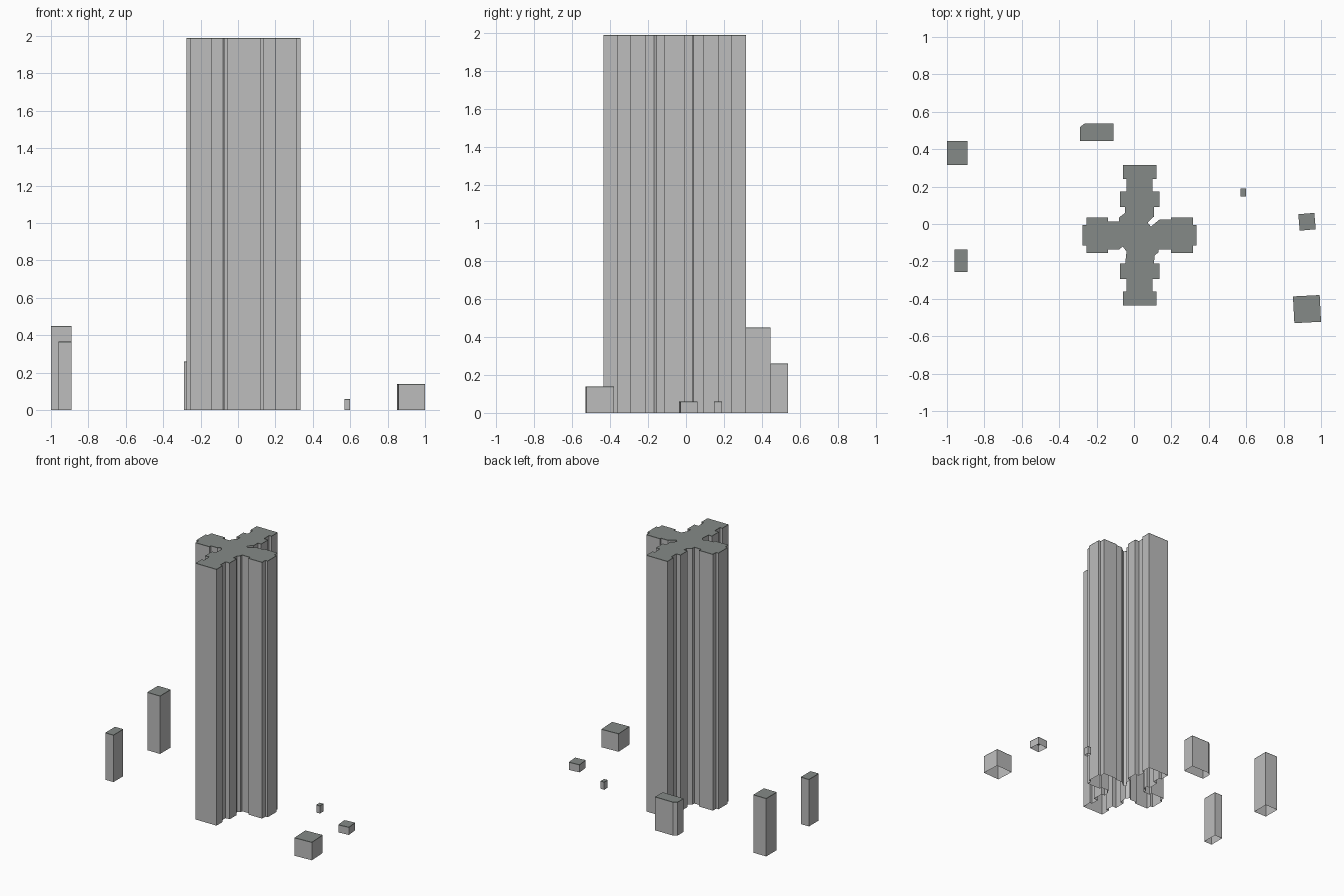
import bpy
import bmesh
from math import radians
from mathutils import Matrix, Vector

cube = bpy.data.objects.get("Cube")
if cube:
    bpy.data.objects.remove(cube, do_unlink=True)


def make_material(name, color):
    mat = bpy.data.materials.new(name)
    mat.use_nodes = True
    mat.diffuse_color = color
    mat.node_tree.nodes["Principled BSDF"].inputs["Base Color"].default_value = color
    return mat


WALL = make_material("wall grey", (0.51, 0.51, 0.51, 1))
ROOF = make_material("roof grey green", (0.235, 0.255, 0.243, 1))
ROOF_EDGE = 0.006


def building(name, outline, height):
    """Open-bottomed walls from a counter-clockwise outline, with a thin roof band and a flat roof."""
    bm = bmesh.new()
    levels = (0, height - ROOF_EDGE, height)
    rings = [[bm.verts.new((x, y, z)) for x, y in outline] for z in levels]
    count = len(outline)
    for level in range(len(levels) - 1):
        low, high = rings[level], rings[level + 1]
        for i in range(count):
            j = (i + 1) % count
            face = bm.faces.new((low[i], low[j], high[j], high[i]))
            face.material_index = level
    bm.faces.new(rings[-1]).material_index = 1
    mesh = bpy.data.meshes.new(name)
    bm.to_mesh(mesh)
    bm.free()
    mesh.materials.append(WALL)
    mesh.materials.append(ROOF)
    obj = bpy.data.objects.new(name, mesh)
    bpy.context.collection.objects.link(obj)
    return obj


def rectangle(center, width, depth, angle=0):
    turn = Matrix.Rotation(radians(angle), 2)
    signs = ((-1, -1), (1, -1), (1, 1), (-1, 1))
    return [Vector(center) + turn @ Vector((sx * width / 2, sy * depth / 2))
            for sx, sy in signs]


# Tower: one stepped quarter outline mirrored four ways, with its own inner corner each time
long_arm = [(.09, .375), (.09, .30), (.07, .30), (.07, .235),
            (.105, .235), (.105, .15), (.077, .15)]
side_arm = [(.168, .095), (.285, .095), (.285, .055), (.305, .055)]
corners = {
    (1, 1): [(.077, .1), (.043, .068), (.06, .046), (.107, .084), (.168, .084)],
    (-1, 1): [(.077, .12), (.11, .095), (.11, .073), (.168, .073)],
    (-1, -1): [(.07, .087), (.09, .06), (.11, .076), (.168, .076)],
    (1, -1): [(.08, .108), (.1, .092), (.1, .075), (.168, .075)],
}
tower_center = Vector((.03, -.06))
tower_outline = []
for (sx, sy), corner in corners.items():
    quarter = [tower_center + Vector((sx * x, sy * y))
               for x, y in long_arm + corner + side_arm]
    # quarters run clockwise from the long arm where the signs agree
    if sx == sy:
        quarter.reverse()
    tower_outline += quarter
building("tower", tower_outline, 1.99)

# Surrounding small buildings
building("tall_block_back", rectangle((-.945, .38), .11, .13), .45)
building("tall_block_front", rectangle((-.925, -.197), .07, .12), .365)
building("low_block_front", rectangle((.925, -.455), .143, .143, 3), .14)
building("low_block_middle", rectangle((.925, .012), .086, .088, 5), .06)
building("small_hut", rectangle((.585, .168), .03, .042), .06)

# Back block with one chamfered corner
block = rectangle((-.2, .49), .18, .092)
back_left = block.pop()
block += [back_left + Vector((.025, 0)), back_left - Vector((0, .018))]
building("chamfered_block", block, .26)
